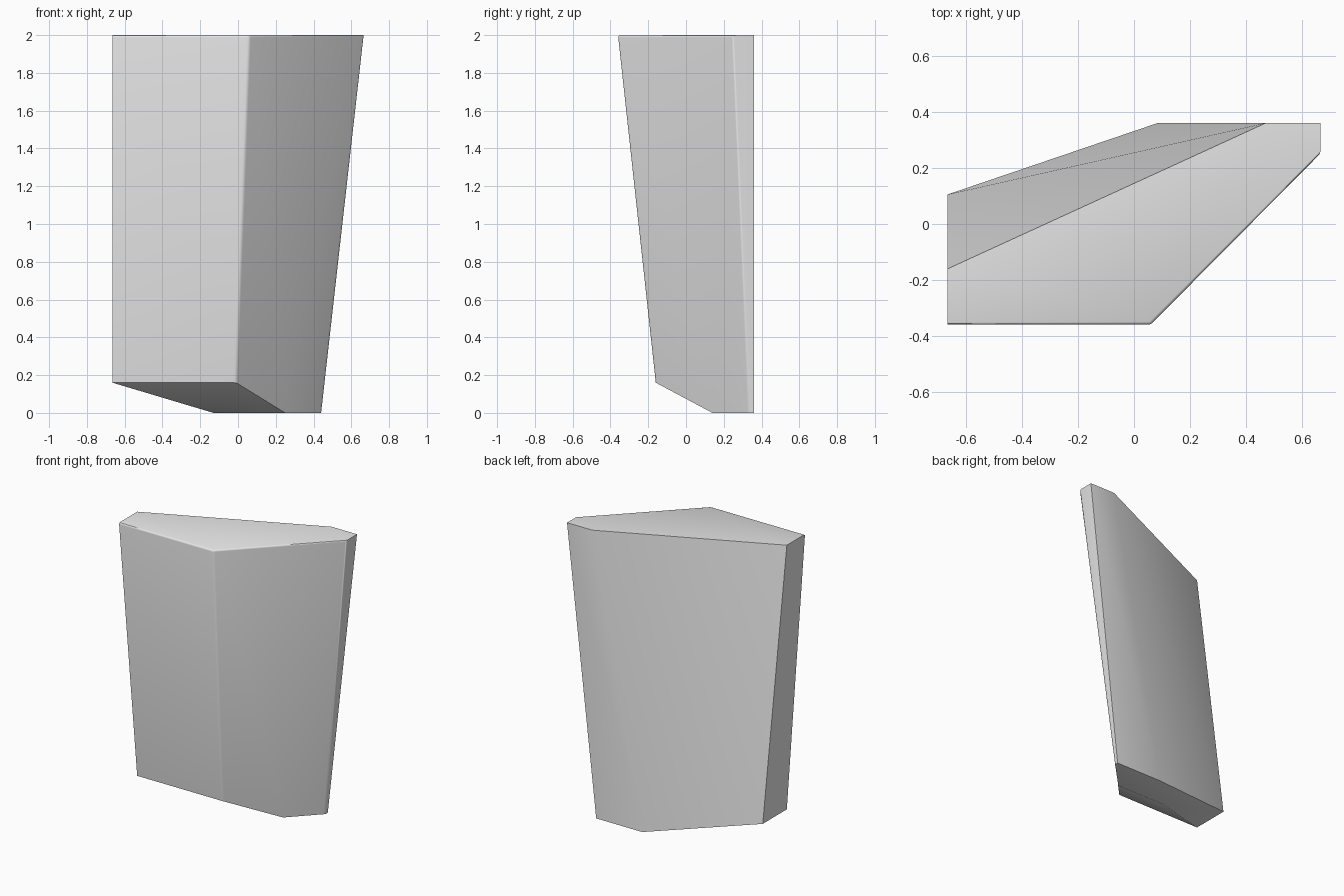
import bpy
import bmesh
from math import radians

cube = bpy.data.objects.get("Cube")
if cube:
    bpy.data.objects.remove(cube, do_unlink=True)

# Overall limits of the tapered slab
SIDE, BACK, TOP, LIP = 0.665, 0.36, 2.0, 0.16


def make_material(name, value):
    material = bpy.data.materials.new(name)
    material.use_nodes = True
    colour = (value, value, value, 1.0)
    material.diffuse_color = colour
    shader = next(n for n in material.node_tree.nodes if n.type == 'BSDF_PRINCIPLED')
    shader.inputs["Base Color"].default_value = colour
    return material


# Corners of the flat top, the raised lower lip and the small flat foot
corners = {
    "top_front_left": (-SIDE, -BACK, TOP),
    "top_front": (0.06, -BACK, TOP),
    "top_side": (SIDE, 0.25, TOP),
    "top_tip": (SIDE, BACK, TOP),
    "top_back": (0.47, BACK, TOP),
    "top_back_left": (-SIDE, -0.16, TOP),
    "lip_left": (-SIDE, -0.16, LIP),
    "lip_front": (-0.01, -0.16, LIP),
    "lip_back": (-SIDE, 0.105, LIP),
    "foot_left": (-0.13, 0.14, 0),
    "foot_front": (0.25, 0.14, 0),
    "foot_side": (0.44, 0.335, 0),
    "foot_tip": (0.44, BACK, 0),
    "foot_back": (0.085, BACK, 0),
}

# Faces as loops of named corners
faces = [
    # flat top
    "top_front_left top_front top_side top_tip top_back top_back_left",
    # front, slanted side and narrow end
    "top_front_left lip_left lip_front top_front",
    "top_front lip_front foot_front",
    "top_front foot_front top_side",
    "top_side foot_front foot_side",
    "top_side foot_side foot_tip top_tip",
    # folded back and flat left end
    "top_tip foot_tip foot_back top_back",
    "top_back foot_back lip_back",
    "top_back lip_back top_back_left",
    "top_back_left lip_back lip_left top_front_left",
    # chamfered underside and foot
    "lip_left foot_left foot_front lip_front",
    "lip_left lip_back foot_left",
    "lip_back foot_back foot_left",
    "foot_left foot_back foot_tip foot_side foot_front",
]

# Edges that are slightly rounded
soft_edges = [
    ("top_front_left", "top_front"),
    ("top_front", "top_side"),
    ("top_front", "lip_front"),
    ("top_side", "foot_side"),
]

bm = bmesh.new()
verts = {name: bm.verts.new(co) for name, co in corners.items()}
for loop in faces:
    bm.faces.new([verts[name] for name in loop.split()])
bmesh.ops.recalc_face_normals(bm, faces=bm.faces[:])
rounded = [bm.edges.get((verts[a], verts[b])) for a, b in soft_edges]
bmesh.ops.bevel(bm, geom=rounded, offset=0.012, offset_type='OFFSET',
                segments=3, profile=0.5, affect='EDGES', clamp_overlap=True)
bmesh.ops.triangulate(bm, faces=[f for f in bm.faces if len(f.verts) > 4])

mesh = bpy.data.meshes.new("tapered_slab")
bm.to_mesh(mesh)
bm.free()
mesh.materials.append(make_material("light_grey", 0.8))
slab = bpy.data.objects.new("tapered_slab", mesh)
bpy.context.collection.objects.link(slab)

# Smooth only the rounded edges and shallow folds
bpy.ops.object.select_all(action='DESELECT')
slab.select_set(True)
bpy.context.view_layer.objects.active = slab
bpy.ops.object.shade_smooth_by_angle(angle=radians(30))
